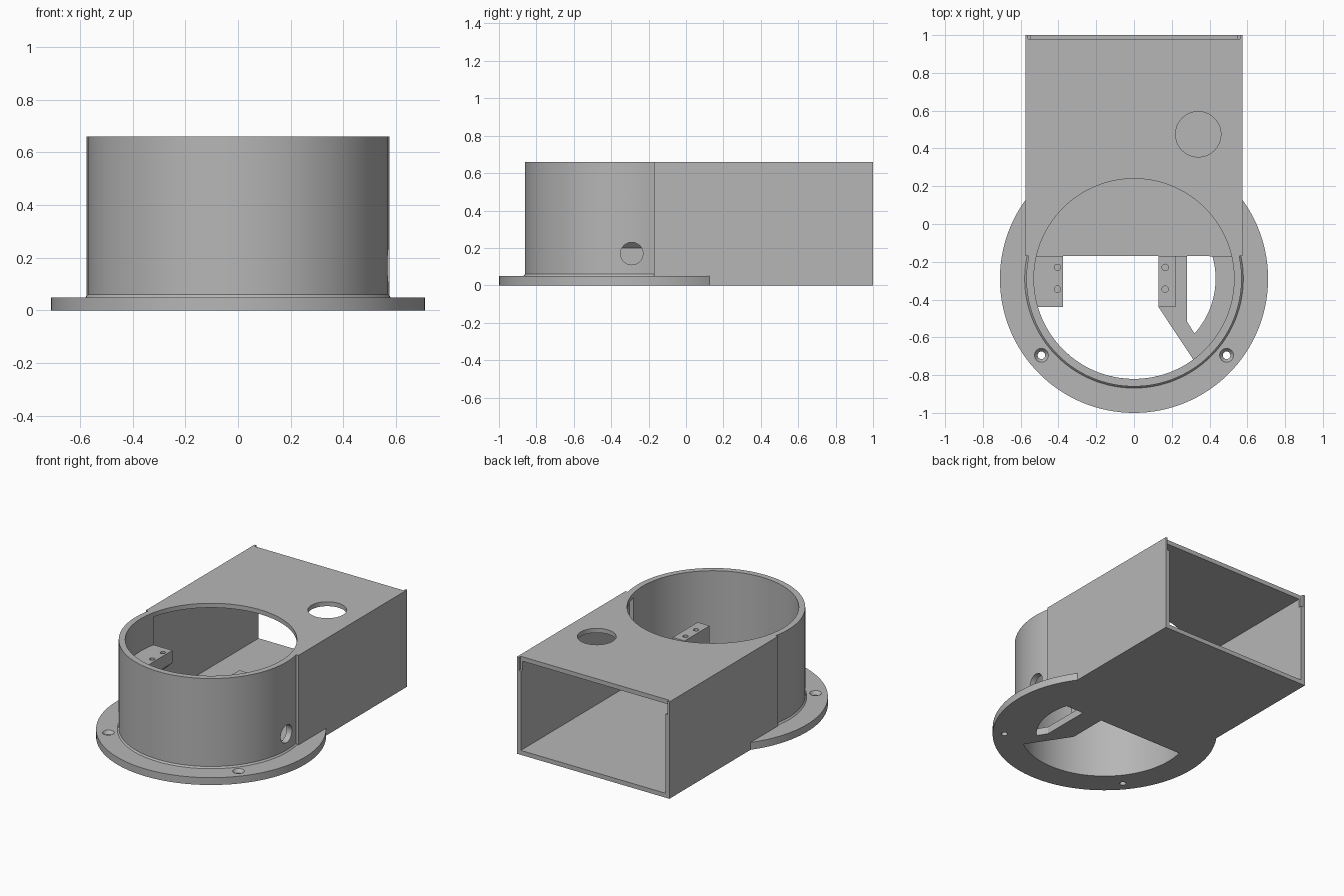
import bpy, bmesh, math
from mathutils import Vector

if "Cube" in bpy.data.objects:
    bpy.data.objects.remove(bpy.data.objects["Cube"], do_unlink=True)

grey = bpy.data.materials.new("matte grey")
grey.use_nodes = True
colour = (0.47, 0.47, 0.47, 1)
grey.diffuse_color = colour
grey.node_tree.nodes["Principled BSDF"].inputs["Base Color"].default_value = colour

CY = -0.29        # centre of the round housing
FRONT = -0.17     # where the duct meets the housing
TOP, HALF, WALL = 0.66, 0.575, 0.03
R_OUT, R_IN = 0.57, 0.53


def prism(name, points, low, high, axis="z"):
    """Extrude a flat outline along z, or an (x, z) outline along y."""
    bm = bmesh.new()
    place = (lambda a, b: (a, b, low)) if axis == "z" else (lambda a, b: (a, low, b))
    face = bm.faces.new([bm.verts.new(place(*p)) for p in points])
    out = bmesh.ops.extrude_face_region(bm, geom=[face])
    shift = Vector((0, 0, high - low) if axis == "z" else (0, high - low, 0))
    bmesh.ops.translate(bm, vec=shift, verts=[v for v in out["geom"] if isinstance(v, bmesh.types.BMVert)])
    bmesh.ops.recalc_face_normals(bm, faces=bm.faces)
    mesh = bpy.data.meshes.new(name)
    bm.to_mesh(mesh)
    bm.free()
    mesh.materials.append(grey)
    obj = bpy.data.objects.new(name, mesh)
    bpy.context.collection.objects.link(obj)
    return obj


def box(name, x0, x1, y0, y1, z0, z1):
    return prism(name, [(x0, y0), (x1, y0), (x1, y1), (x0, y1)], z0, z1)


def arc(r, start, end, n=96):
    return [(r * math.cos(start + (end - start) * i / n),
             CY + r * math.sin(start + (end - start) * i / n)) for i in range(n + 1)]


def drum(name, x, y, r, z0, z1, n=48, r2=None, turn=False):
    """Upright cylinder or cone, or one lying along x when turned."""
    bm = bmesh.new()
    bmesh.ops.create_cone(bm, cap_ends=True, segments=n, radius1=r,
                          radius2=r if r2 is None else r2, depth=z1 - z0)
    mesh = bpy.data.meshes.new(name)
    bm.to_mesh(mesh)
    bm.free()
    mesh.materials.append(grey)
    obj = bpy.data.objects.new(name, mesh)
    obj.location = (x, y, (z0 + z1) / 2)
    if turn:
        obj.rotation_euler.y = math.pi / 2
    bpy.context.collection.objects.link(obj)
    return obj


def cut(obj, *cutters):
    for c in cutters:
        c.hide_render = True
        mod = obj.modifiers.new("cut", "BOOLEAN")
        mod.operation, mod.solver, mod.object = "DIFFERENCE", "EXACT", c
    bpy.context.view_layer.update()
    graph = bpy.context.evaluated_depsgraph_get()
    mesh = bpy.data.meshes.new_from_object(obj.evaluated_get(graph))
    obj.modifiers.clear()
    obj.data = mesh
    for c in cutters:
        bpy.data.objects.remove(c, do_unlink=True)


def front_arc(r, reverse=False):
    a = math.asin((FRONT - CY) / r)
    pts = arc(r, math.pi - a, 2 * math.pi + a)
    return pts[::-1] if reverse else pts


# Round housing wall with a cable hole on one side
housing = prism("housing_wall", front_arc(R_OUT) + front_arc(R_IN, True), 0, TOP)
side_hole = drum("side_hole", 0.55, CY, 0.06, 0, 0.4, turn=True)
side_hole.location.z = 0.17
cut(housing, side_hole)

# Small sloped fillet where the housing meets the flange
fillet = drum("base_fillet", 0, CY, 0.583, 0.045, 0.062, 128, 0.569)
cut(fillet, drum("bore", 0, CY, 0.55, 0, 0.2, 128),
    box("duct_space", -0.6, 0.6, FRONT, 0.6, -0.1, 0.3))

# Mounting flange with two countersunk screw holes
flange = drum("mounting_flange", 0, CY, 0.71, 0, 0.05, 128)
cutters = [drum("bore", 0, CY, R_IN, -0.1, 0.2, 128),
           box("duct_space", -0.56, 0.56, FRONT, 0.6, -0.1, 0.2)]
for x in (-0.49, 0.49):
    cutters.append(drum("screw_hole", x, -0.695, 0.02, -0.1, 0.2, 32))
    cutters.append(drum("countersink", x, -0.695, 0.018, 0.025, 0.053, 32, 0.039))
cut(flange, *cutters)

# Rectangular duct, open at the back
box("duct_floor", -HALF, HALF, FRONT, 1, 0, WALL)
for name, s in (("left", 1), ("right", -1)):
    xs = sorted((s * HALF, s * (HALF - WALL)))
    wall = box(name + "_duct_wall", *xs, FRONT, 1, 0, TOP)
    notch = sorted((s * 0.5, s * 0.56))
    cut(wall, box("lid_notch", *notch, 0.98, 1.1, 0.57, 0.7))

roof = box("duct_roof", -HALF + WALL / 2, HALF - WALL / 2, FRONT, 0.98, TOP - WALL, TOP)
cut(roof, drum("round_opening", 0, CY, R_IN, 0.5, 0.8, 128),
    drum("vent_hole", 0.34, 0.475, 0.12, 0.5, 0.8, 64))

# Floor web beside the bore, with a curved window
edge = R_IN + 0.01
a0 = math.atan2(-0.43, 0.315)
a1 = math.asin((FRONT - CY) / edge)
web = prism("floor_web", [(0.13, FRONT), (0.13, -0.44)] + arc(edge, a0, a1, 32), 0, 0.05)
w0 = math.atan2(-0.29, 0.32)
w1 = math.asin((FRONT - CY) / 0.435)
window = prism("window", [(0.28, FRONT), (0.28, -0.515)] + arc(0.432, w0, w1, 32), -0.1, 0.2)
cut(web, window)

# Screw brackets with sloped undersides
left_profile = [(0.13, 0.04), (0.15, 0.04), (0.15, 0.2), (0.22, 0.27), (0.22, 0.44), (0.13, 0.44)]
right_profile = [(-0.535, 0.2), (-0.375, 0.355), (-0.375, 0.44), (-0.535, 0.44)]
for name, profile, x in (("left_bracket", left_profile, 0.165), ("right_bracket", right_profile, -0.405)):
    bracket = prism(name, profile, -0.44, FRONT, "y")
    cut(bracket, *[drum("pilot_hole", x, y, 0.017, 0.36, 0.5, 24) for y in (-0.23, -0.345)])

# Smooth the round surfaces, keep the edges crisp
bpy.ops.object.select_all(action="DESELECT")
for obj in bpy.context.collection.objects:
    if obj.type == "MESH" and grey.name in obj.data.materials:
        obj.select_set(True)
        bpy.context.view_layer.objects.active = obj
bpy.ops.object.shade_smooth_by_angle(angle=math.radians(30))
